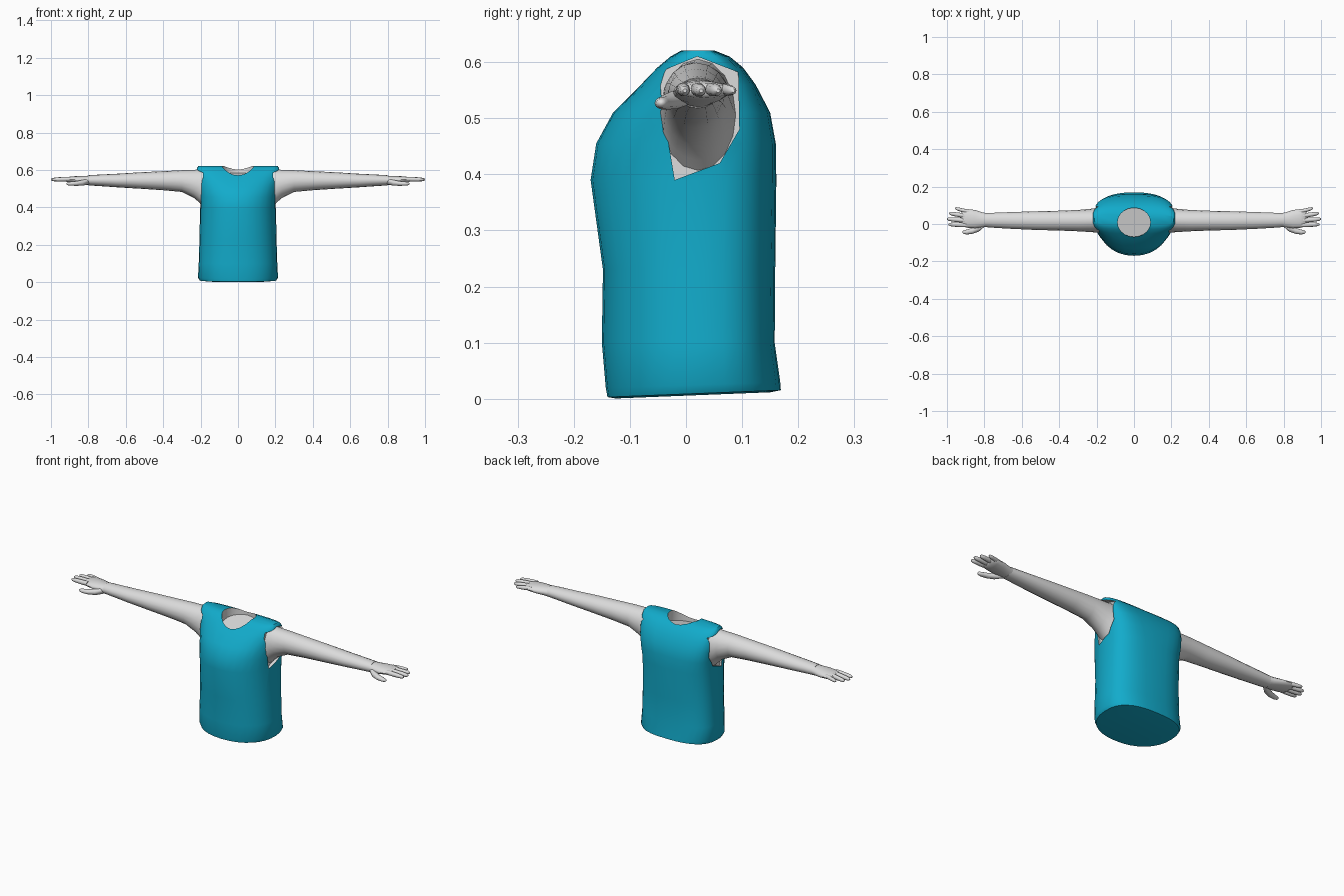
import bpy, bmesh, math

if "Cube" in bpy.data.objects:
    bpy.data.objects.remove(bpy.data.objects["Cube"])


def material(name, rgb):
    m = bpy.data.materials.new(name)
    m.diffuse_color = (*rgb, 1)
    m.use_nodes = True
    m.node_tree.nodes["Principled BSDF"].inputs["Base Color"].default_value = m.diffuse_color
    return m


TEAL = material("teal cloth", (0.006, 0.41, 0.6))
SKIN = material("pale grey skin", (0.72, 0.72, 0.72))


def loft(name, rings, mats, index=0):
    """Skin a closed surface over rings with equal point counts."""
    bm = bmesh.new()
    loops = [[bm.verts.new(p) for p in r] for r in rings]
    n = len(loops[0])
    for a, b in zip(loops, loops[1:]):
        for i in range(n):
            j = (i + 1) % n
            bm.faces.new((a[i], a[j], b[j], b[i]))
    bm.faces.new(loops[0][::-1])
    bm.faces.new(loops[-1])
    bmesh.ops.recalc_face_normals(bm, faces=bm.faces)
    for f in bm.faces:
        f.material_index = index
    me = bpy.data.meshes.new(name)
    bm.to_mesh(me)
    bm.free()
    for m in mats:
        me.materials.append(m)
    ob = bpy.data.objects.new(name, me)
    bpy.context.collection.objects.link(ob)
    return ob


def smooth(ob, angle=40):
    bpy.ops.object.select_all(action='DESELECT')
    ob.select_set(True)
    bpy.context.view_layer.objects.active = ob
    bpy.ops.object.shade_smooth_by_angle(angle=math.radians(angle))


def egg(z, hx, front, back, nf, nb, tilt=0.0, n=32):
    """Horizontal section: rounder at the front, squarer at the back."""
    yc, pts = 0.03, []
    for i in range(n):
        t = 2 * math.pi * i / n
        c, s = math.cos(t), math.sin(t)
        e = 2 / (nb if s > 0 else nf)
        x = math.copysign(abs(c) ** e * hx, c)
        y = yc + (back - yc if s > 0 else front - yc) * math.copysign(abs(s) ** e, 1)
        pts.append((x, y, z + tilt * (y + 0.14)))
    return pts


# Shirt body: z, half width, front y, back y, front and back squareness, tilt
sections = [
    (0.000, 0.175, -0.125, 0.150, 2.2, 2.5, 0.04),
    (0.003, 0.205, -0.140, 0.169, 2.2, 2.6, 0.04),
    (0.020, 0.214, -0.143, 0.168, 2.2, 2.6, 0.03),
    (0.100, 0.210, -0.150, 0.158, 2.2, 2.6, 0),
    (0.230, 0.206, -0.148, 0.159, 2.2, 2.6, 0),
    (0.390, 0.203, -0.170, 0.161, 2.1, 2.8, 0),
    (0.455, 0.208, -0.160, 0.160, 2.1, 3.2, 0),
    (0.510, 0.213, -0.130, 0.150, 2.3, 3.6, 0),
    (0.560, 0.218, -0.080, 0.124, 2.8, 4.0, 0),
    (0.590, 0.221, -0.052, 0.102, 3.5, 4.0, 0),
    (0.610, 0.220, -0.028, 0.078, 4.0, 4.0, 0),
    (0.621, 0.212, -0.008, 0.050, 4.0, 4.0, 0),
]
shirt = loft("shirt", [egg(*s) for s in sections], [TEAL, SKIN])

# Neck opening, its slanted floor showing skin
neck = []
for top in (False, True):
    ring = []
    for i in range(20):
        t = 2 * math.pi * i / 20
        y = 0.009 + 0.078 * math.sin(t)
        ring.append((0.088 * math.cos(t), y, 0.8 if top else 0.566 + 0.22 * y))
    neck.append(ring)
cutters = [loft("neck_cutter", neck, [TEAL, SKIN], 1)]

# Armholes
hole = [(0.02, 0.61), (0.093, 0.582), (0.095, 0.48), (0.06, 0.42),
        (-0.02, 0.39), (-0.042, 0.52), (-0.048, 0.582)]
for side in (-1, 1):
    rings = [[(side * x, y, z) for y, z in hole] for x in (0.187, 0.3)]
    cutters.append(loft("armhole_cutter", rings, [TEAL, SKIN], 1))

for c in cutters:
    c.hide_render = True
    mod = shirt.modifiers.new("opening", 'BOOLEAN')
    mod.operation = 'DIFFERENCE'
    mod.solver = 'EXACT'
    mod.object = c
bpy.context.view_layer.objects.active = shirt
for name in [m.name for m in shirt.modifiers]:
    with bpy.context.temp_override(object=shirt, active_object=shirt):
        bpy.ops.object.modifier_apply(modifier=shirt.modifiers[0].name)
for c in cutters:
    bpy.data.objects.remove(c)
smooth(shirt)


def limb(name, stations, sides=16):
    """Mirrored tube along x; stations are x, y, z, y radius, z radius."""
    rings = []
    for x, y, z, ry, rz in stations:
        angles = [2 * math.pi * i / sides for i in range(sides)]
        rings.append([(x, y + ry * math.cos(a), z + rz * math.sin(a)) for a in angles])
    ob = loft(name, rings, [SKIN])
    smooth(ob, 50)
    ob.modifiers.new("both sides", 'MIRROR')
    return ob


# Arms, flaring into the armholes
limb("arms", [
    (0.180, 0.022, 0.503, 0.068, 0.103),
    (0.205, 0.020, 0.514, 0.065, 0.089),
    (0.235, 0.019, 0.526, 0.062, 0.075),
    (0.300, 0.018, 0.541, 0.057, 0.058),
    (0.400, 0.018, 0.543, 0.053, 0.051),
    (0.520, 0.018, 0.544, 0.050, 0.044),
    (0.650, 0.019, 0.544, 0.045, 0.036),
    (0.750, 0.020, 0.545, 0.040, 0.030),
    (0.800, 0.021, 0.545, 0.037, 0.027),
])

# Palms
limb("palms", [
    (0.780, 0.021, 0.545, 0.036, 0.027),
    (0.810, 0.022, 0.545, 0.040, 0.024),
    (0.850, 0.026, 0.547, 0.049, 0.021),
    (0.890, 0.030, 0.549, 0.050, 0.017),
    (0.915, 0.032, 0.549, 0.046, 0.013),
    (0.922, 0.032, 0.549, 0.036, 0.006),
])

# Fingers: root x, root y, tip x, tip y, radius
fingers = {
    "index_fingers": (0.895, -0.006, 0.993, -0.002, 0.0115),
    "middle_fingers": (0.900, 0.019, 1.000, 0.027, 0.0120),
    "ring_fingers": (0.898, 0.043, 0.988, 0.057, 0.0115),
    "little_fingers": (0.880, 0.064, 0.957, 0.084, 0.0100),
}
for name, (x0, y0, x1, y1, r) in fingers.items():
    st = []
    for t, k in ((0, 1), (0.35, 1.05), (0.7, 0.95), (0.92, 0.75), (1, 0.3)):
        st.append((x0 + (x1 - x0) * t, y0 + (y1 - y0) * t, 0.552 - 0.003 * t, r * k, r * k))
    limb(name, st, 10)

# Thumbs
limb("thumbs", [
    (0.795, 0.003, 0.540, 0.014, 0.016),
    (0.830, -0.022, 0.532, 0.019, 0.016),
    (0.865, -0.037, 0.528, 0.016, 0.013),
    (0.895, -0.043, 0.527, 0.013, 0.011),
    (0.912, -0.044, 0.527, 0.009, 0.008),
    (0.918, -0.044, 0.527, 0.003, 0.003),
], 10)
